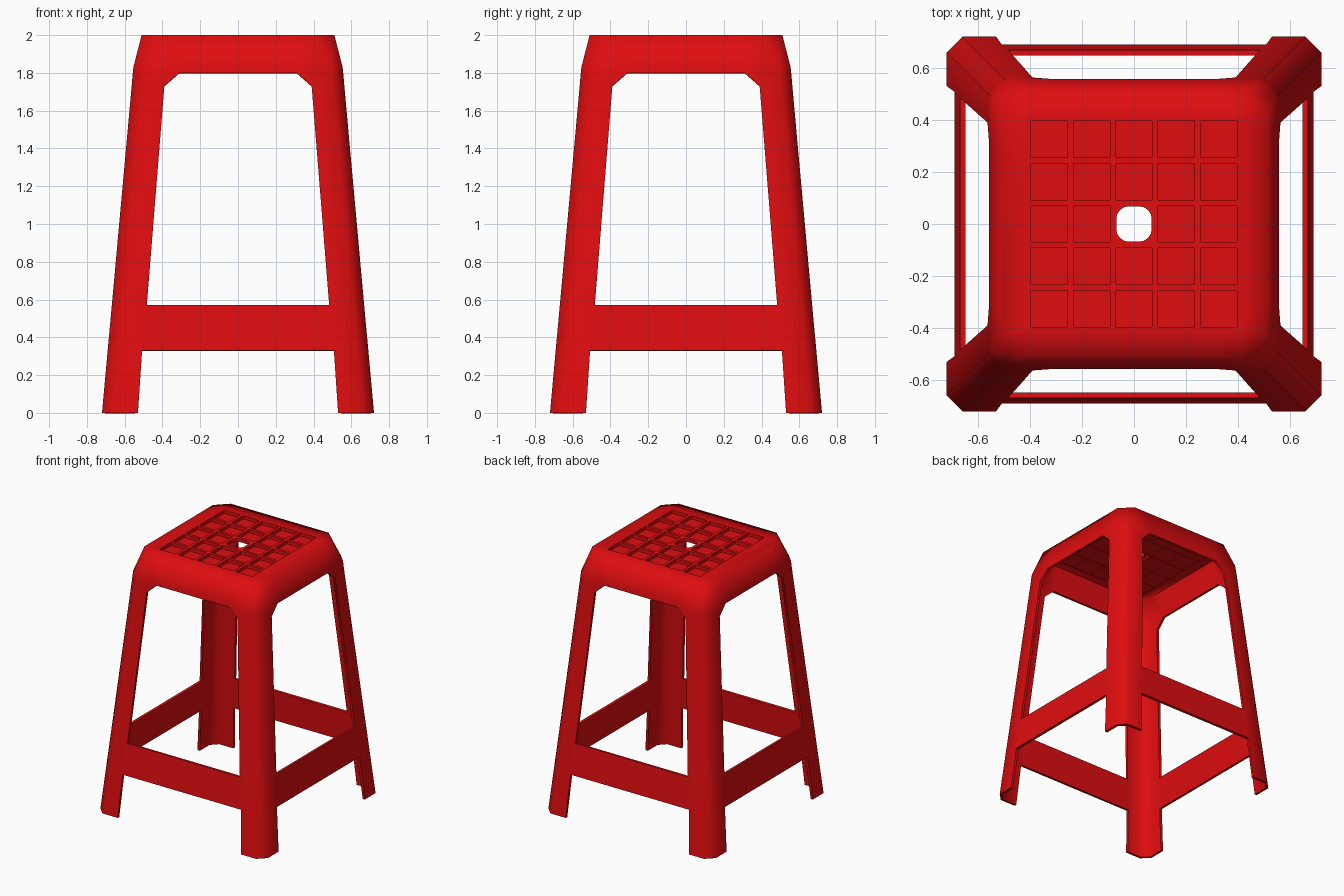
import bpy, bmesh, math
from mathutils import Matrix, Vector

if "Cube" in bpy.data.objects:
    bpy.data.objects.remove(bpy.data.objects["Cube"])

red = bpy.data.materials.new("red plastic")
red.use_nodes = True
colour = (0.74, 0.004, 0.005, 1)
red.diffuse_color = colour
red.node_tree.nodes["Principled BSDF"].inputs["Base Color"].default_value = colour

# Levels of the wall: height, half width, corner cut, half width of the opening
LEVELS = [
    (0.00, 0.720, 0.06, 0.53),
    (0.33, 0.690, 0.06, 0.508),
    (0.57, 0.668, 0.06, 0.483),
    (1.73, 0.563, 0.06, 0.39),
    (1.80, 0.557, 0.06, 0.31),
    (1.83, 0.554, 0.06, 0.31),
    (2.00, 0.510, 0.09, 0.31),
]
RAIL, BAND = 1, 4          # first levels of the low rail and of the seat skirt
TOP, DEPTH = 2.0, 0.025
CELL, PITCH = 0.14, 0.163

bm = bmesh.new()


def face(points):
    bm.faces.new([bm.verts.new(p) for p in points])


def turned(points, quarter):
    m = Matrix.Rotation(quarter * math.pi / 2, 3, 'Z')
    return [m @ Vector(p) for p in points]


grid = sorted(PITCH * i + s * CELL / 2 for i in range(-2, 3) for s in (-1, 1))

for q in range(4):
    # Legs, cut corners, rail and seat skirt of one side
    for n, (low, high) in enumerate(zip(LEVELS, LEVELS[1:])):
        (z0, h0, c0, i0), (z1, h1, c1, i1) = low, high
        for s in (-1, 1):
            face(turned([(s * i0, -h0, z0), (s * (h0 - c0), -h0, z0),
                         (s * (h1 - c1), -h1, z1), (s * i1, -h1, z1)], q))
        face(turned([(h0 - c0, -h0, z0), (h0, c0 - h0, z0),
                     (h1, c1 - h1, z1), (h1 - c1, -h1, z1)], q))
        if n == RAIL or n >= BAND:
            face(turned([(-i0, -h0, z0), (i0, -h0, z0),
                         (i1, -h1, z1), (-i1, -h1, z1)], q))
    # Flat margin around the seat grid
    z, h, c, i = LEVELS[-1]
    g = grid[-1]
    face(turned([(x, -h, z) for x in (c - h, -i, i, h - c)]
                + [(x, -g, z) for x in reversed(grid)], q))
    face(turned([(h - c, -h, z), (h, c - h, z), (g, -g, z)], q))

# Seat grid: ribs and recessed cells
for a in range(len(grid) - 1):
    for b in range(len(grid) - 1):
        x0, x1, y0, y1 = grid[a], grid[a + 1], grid[b], grid[b + 1]
        square = [Vector((x, y, TOP)) for x, y in
                  ((x0, y0), (x1, y0), (x1, y1), (x0, y1))]
        if a == b == 4:
            continue
        if a % 2 or b % 2:
            face(square)
            continue
        floor = [p - Vector((0, 0, DEPTH)) for p in square]
        face(floor)
        for k in range(4):
            j = (k + 1) % 4
            face([square[k], square[j], floor[j], floor[k]])

# Rounded drain hole in the middle, with its short wall
half, radius, corner = 0.068, 0.048, CELL / 2
arc = [(half - radius + radius * math.cos(t), half - radius + radius * math.sin(t))
       for t in (k * math.pi / 8 for k in range(5))]
for q in range(4):
    rim = [(x, y, TOP) for x, y in arc]
    face(turned([(corner, corner, TOP)] + rim[::-1], q))
    side = (arc[0][0], -arc[0][1], TOP)
    face(turned([(corner, -corner, TOP), (corner, corner, TOP), rim[0], side], q))
    loop = [side] + rim
    for p, r in zip(loop, loop[1:]):
        face(turned([p, r, (r[0], r[1], TOP - DEPTH), (p[0], p[1], TOP - DEPTH)], q))

bmesh.ops.remove_doubles(bm, verts=bm.verts, dist=0.0005)
bmesh.ops.recalc_face_normals(bm, faces=bm.faces)
crown = max(bm.faces, key=lambda f: (f.calc_center_median().z, f.calc_area()))
if crown.normal.z < 0:
    bmesh.ops.reverse_faces(bm, faces=bm.faces)

mesh = bpy.data.meshes.new("stool")
bm.to_mesh(mesh)
bm.free()
mesh.materials.append(red)
stool = bpy.data.objects.new("stool", mesh)
bpy.context.collection.objects.link(stool)

# Moulded shell: thicker walls, thinner seat
group = stool.vertex_groups.new(name="thickness")
for v in mesh.vertices:
    group.add([v.index], 1.0 if v.co.z < 1.9 else 0.45, 'REPLACE')
shell = stool.modifiers.new("shell", 'SOLIDIFY')
shell.thickness = 0.02
shell.offset = -1
shell.use_even_offset = True
shell.vertex_group = group.name

bpy.ops.object.select_all(action='DESELECT')
stool.select_set(True)
bpy.context.view_layer.objects.active = stool
bpy.ops.object.modifier_apply(modifier=shell.name)
bpy.ops.object.shade_smooth_by_angle(angle=math.radians(80))
